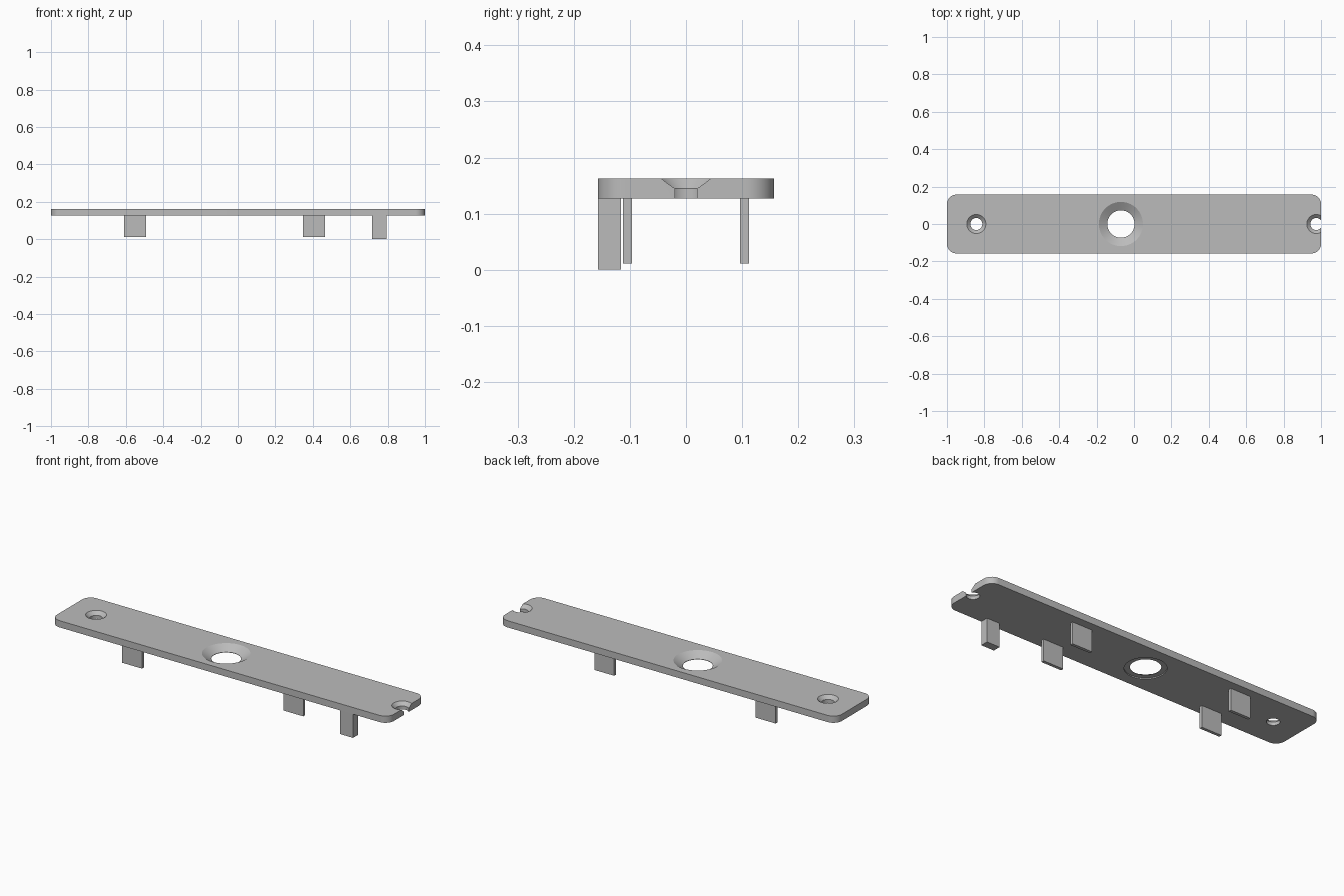
import bpy, bmesh, math

if "Cube" in bpy.data.objects:
    bpy.data.objects.remove(bpy.data.objects["Cube"], do_unlink=True)

TOP, UNDER = 0.163, 0.127
HALF_W, CORNER = 0.157, 0.05

grey = bpy.data.materials.new("plain grey")
grey.use_nodes = True
grey.diffuse_color = (0.5, 0.5, 0.5, 1)
grey.node_tree.nodes["Principled BSDF"].inputs["Base Color"].default_value = (0.5, 0.5, 0.5, 1)


def add_object(name, bm):
    bmesh.ops.recalc_face_normals(bm, faces=bm.faces)
    mesh = bpy.data.meshes.new(name)
    bm.to_mesh(mesh)
    bm.free()
    mesh.materials.append(grey)
    obj = bpy.data.objects.new(name, mesh)
    bpy.context.collection.objects.link(obj)
    return obj


def box(name, x0, x1, y0, y1, z0, z1):
    bm = bmesh.new()
    bmesh.ops.create_cube(bm, size=1)
    bmesh.ops.scale(bm, vec=(x1 - x0, y1 - y0, z1 - z0), verts=bm.verts)
    bmesh.ops.translate(bm, vec=((x0 + x1) / 2, (y0 + y1) / 2, (z0 + z1) / 2), verts=bm.verts)
    return add_object(name, bm)


def turned(name, x, profile, sides=64):
    """Solid of revolution about the vertical axis at x, from (radius, z) points."""
    bm = bmesh.new()
    rings = []
    for r, z in profile:
        angles = [math.tau * i / sides for i in range(sides)]
        rings.append([bm.verts.new((x + r * math.cos(a), r * math.sin(a), z)) for a in angles])
    for low, high in zip(rings, rings[1:]):
        for i in range(sides):
            j = (i + 1) % sides
            bm.faces.new((low[i], low[j], high[j], high[i]))
    bm.faces.new(rings[0])
    bm.faces.new(rings[-1])
    return add_object(name, bm)


# Plate with rounded corners
bm = bmesh.new()
outline = []
for k, (sx, sy) in enumerate([(1, 1), (-1, 1), (-1, -1), (1, -1)]):
    for i in range(13):
        a = math.pi / 2 * (k + i / 12)
        outline.append(bm.verts.new((sx * (1 - CORNER) + CORNER * math.cos(a),
                                     sy * (HALF_W - CORNER) + CORNER * math.sin(a), UNDER)))
base = bm.faces.new(outline)
lifted = bmesh.ops.extrude_face_region(bm, geom=[base])["geom"]
bmesh.ops.translate(bm, vec=(0, 0, TOP - UNDER),
                    verts=[v for v in lifted if isinstance(v, bmesh.types.BMVert)])
plate = add_object("plate", bm)

# Countersunk screw holes, the second one open to the plate's end, and the large centre hole
below, above = UNDER - 0.02, TOP + 0.01
screw = [(0.032, below), (0.032, 0.145), (0.051, TOP), (0.051, above)]
centre = [(0.1, below), (0.1, 0.133), (0.073, 0.133), (0.073, 0.135), (0.118, TOP), (0.118, above)]
cutters = [turned("screw_hole_cutter", -0.843, screw),
           turned("end_notch_cutter", 0.975, screw),
           turned("centre_hole_cutter", -0.07, centre, 96)]
bpy.context.view_layer.objects.active = plate
for cutter in cutters:
    mod = plate.modifiers.new(cutter.name, 'BOOLEAN')
    mod.operation, mod.solver, mod.object = 'DIFFERENCE', 'EXACT', cutter
    bpy.ops.object.modifier_apply(modifier=mod.name)
    bpy.data.objects.remove(cutter, do_unlink=True)

plate.select_set(True)
bpy.ops.object.shade_smooth_by_angle(angle=math.radians(25))

# Thin tabs under the plate, in two pairs
for end, x in (("right", -0.61), ("left", 0.348)):
    for side, y in (("front", -0.112), ("back", 0.096)):
        box(f"{side}_{end}_tab", x, x + 0.118, y, y + 0.016, 0.011, UNDER)

# Post flush with the front edge
box("front_post", 0.717, 0.793, -HALF_W, -0.116, 0, UNDER)
